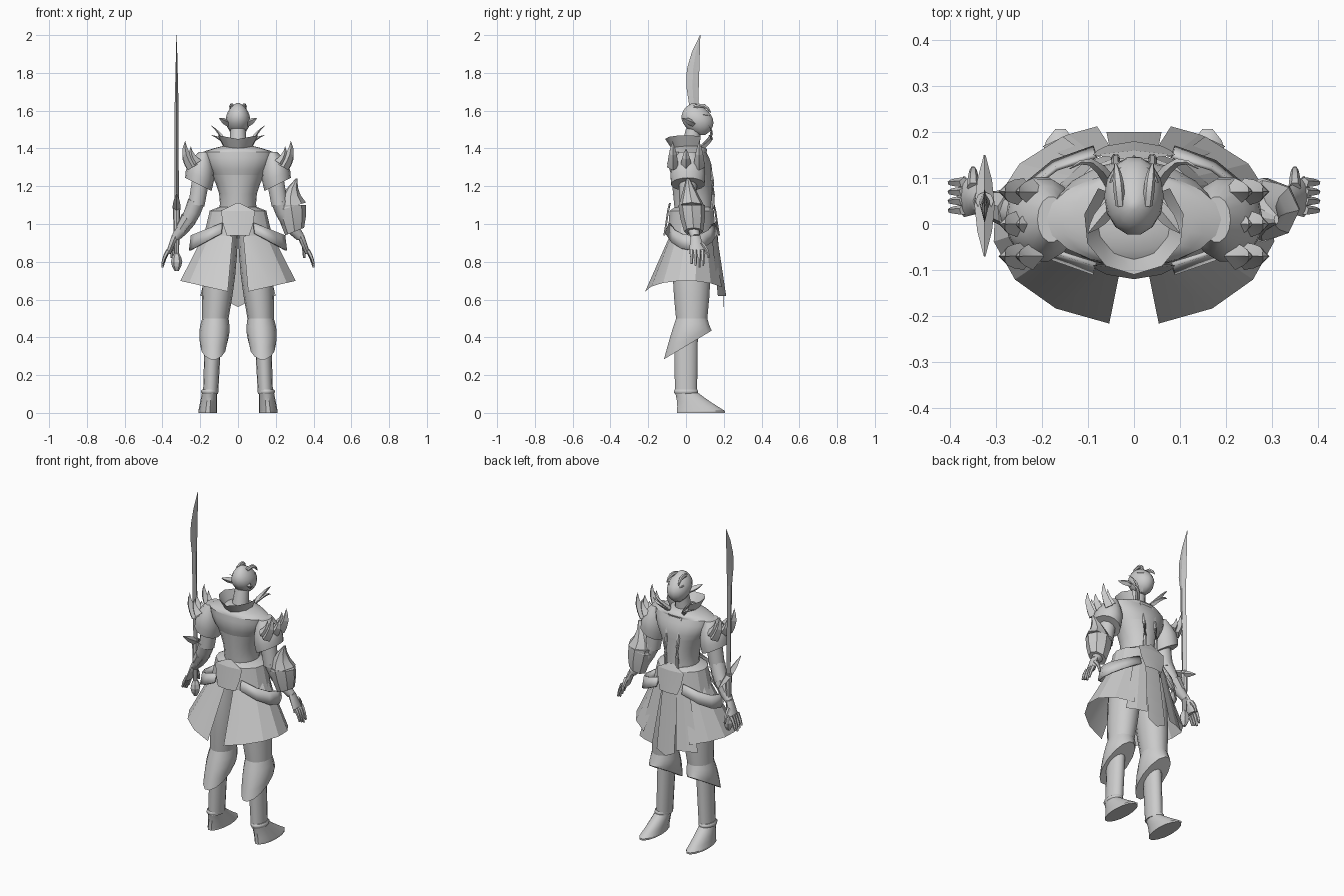
import bpy, bmesh
from math import sin, cos, pi, tau, radians
from mathutils import Vector

if "Cube" in bpy.data.objects:
    bpy.data.objects.remove(bpy.data.objects["Cube"], do_unlink=True)

shade = (.6, .6, .6, 1)
grey = bpy.data.materials.new("plain_grey")
grey.use_nodes = True
grey.diffuse_color = shade
grey.node_tree.nodes["Principled BSDF"].inputs["Base Color"].default_value = shade


def skin(name, rows, closed=False, mirror=False, smooth=40):
    """Join rows of points into one surface; closed rows also get end caps."""
    bm = bmesh.new()
    rings = [[bm.verts.new(point) for point in row] for row in rows]
    count = len(rings[0])
    for low, high in zip(rings, rings[1:]):
        for i in range(count if closed else count - 1):
            j = (i + 1) % count
            bm.faces.new((low[i], low[j], high[j], high[i]))
    if closed:
        bm.faces.new(rings[0])
        bm.faces.new(rings[-1])
    bmesh.ops.recalc_face_normals(bm, faces=bm.faces)
    mesh = bpy.data.meshes.new(name)
    bm.to_mesh(mesh)
    bm.free()
    mesh.materials.append(grey)
    obj = bpy.data.objects.new(name, mesh)
    bpy.context.collection.objects.link(obj)
    bpy.ops.object.select_all(action='DESELECT')
    obj.select_set(True)
    bpy.context.view_layer.objects.active = obj
    bpy.ops.object.shade_smooth_by_angle(angle=radians(smooth))
    if mirror:
        obj.modifiers.new("Mirror", 'MIRROR')
    return obj


def barrel(name, low, high, base, top, bulge=(0, 0), tilt=(0, 0), bend=(0, 0, 0),
           fullness=1, steps=4, sides=14, **options):
    """Level ellipses from low to high; the tilt slopes the base and fades upward."""
    rows = []
    for step in range(steps + 1):
        t = step / steps
        swell = max(sin(pi * t), 0) ** fullness
        centre = Vector(low).lerp(Vector(high), t) + Vector(bend) * swell
        radius = Vector(base).lerp(Vector(top), t) + Vector(bulge) * swell
        row = []
        for side in range(sides):
            angle = tau * side / sides
            x, y = radius.x * cos(angle), radius.y * sin(angle)
            lift = (tilt[0] * x + tilt[1] * y) * (1 - t)
            row.append(centre + Vector((x, y, lift)))
        rows.append(row)
    return skin(name, rows, closed=True, **options)


def limb(name, start, end, thick, thin, bulge=0, bend=(0, 0, 0), sides=6, steps=4, **options):
    """Round rod from start to end, bowed by bend and swollen by bulge."""
    start, end, bend = Vector(start), Vector(end), Vector(bend)
    rows = []
    for step in range(steps + 1):
        t = step / steps
        centre = start.lerp(end, t) + bend * sin(pi * t)
        turn = (end - start + bend * pi * cos(pi * t)).to_track_quat('Z', 'Y')
        radius = thick + (thin - thick) * t + bulge * sin(pi * t)
        rows.append([centre + turn @ Vector((radius * cos(tau * k / sides), radius * sin(tau * k / sides), 0))
                     for k in range(sides)])
    return skin(name, rows, closed=True, **options)


def flare(name, first, last, top, hem, top_y=0, hem_y=0, top_sag=0, hem_sag=0, panels=6, **options):
    """Half skirt swept in degrees from the back; top and hem hold x radius, y radius, height."""
    rows = []
    for (rx, ry, z), y, sag in ((top, top_y, top_sag), (hem, hem_y, hem_sag)):
        angles = [radians(first + (last - first) * i / panels) for i in range(panels + 1)]
        rows.append([(rx * sin(a), y - ry * cos(a), z - sag * sin(a)) for a in angles])
    return skin(name, rows, mirror=True, **options)


# Torso
barrel("abdomen", low=(0, .04, 1.06), high=(0, .03, 1.26), base=(.1, .1), top=(.14, .11), bulge=(-.02, 0), sides=18)
barrel("chest", low=(0, .03, 1.26), high=(0, .01, 1.38), base=(.14, .11), top=(.19, .1), bulge=(.01, .01), sides=18)
barrel("shoulders", low=(0, .01, 1.38), high=(0, .02, 1.42), base=(.19, .1), top=(.05, .05), bulge=(.01, .02), sides=18)
limb("jacket_edge", start=(.04, .1, 1.38), end=(.04, .14, 1.08), thick=.01, thin=.01, bend=(0, .02, 0), mirror=True)

# Head
limb("neck", start=(0, .02, 1.38), end=(0, .04, 1.5), thick=.05, thin=.04, sides=12)
barrel("head", low=(0, .08, 1.47), high=(0, .04, 1.64), base=(.02, .02), top=(.01, .01), bulge=(.05, .07),
       fullness=.7, steps=8)
limb("nose", start=(0, .12, 1.57), end=(0, .13, 1.53), thick=.004, thin=.01, bend=(0, .006, 0), sides=4)
limb("lips", start=(-.02, .12, 1.51), end=(.02, .12, 1.51), thick=.003, thin=.003, bulge=.005)
limb("brow", start=(.01, .126, 1.57), end=(.05, .09, 1.58), thick=.005, thin=.004, bend=(.006, .008, 0), mirror=True)
limb("ear", start=(.05, .04, 1.53), end=(.1, -.02, 1.56), thick=.015, thin=.001, bulge=.008, sides=4, mirror=True)
limb("hair_strip", start=(.03, .04, 1.62), end=(.04, .13, 1.59), thick=.01, thin=.003, bulge=.005,
     bend=(0, .01, .02), mirror=True)

# Standing collar with curled points
flare("collar", first=0, last=135, top=(.11, .11, 1.45), hem=(.07, .08, 1.39), hem_y=.01, top_sag=-.02, panels=4)
for label, height in (("upper", 1.52), ("lower", 1.47)):
    limb(label + "_collar_curl", start=(.05, .09, 1.41), end=(.14, .12, height), thick=.015, thin=.001,
         bend=(0, .03, .01), sides=4, mirror=True)

# Sleeves with upright spikes
barrel("sleeve", low=(.21, .01, 1.21), high=(.18, .01, 1.38), base=(.07, .09), top=(.03, .05), bulge=(.02, .02),
       tilt=(.5, 0), mirror=True)
for label, y, peak in (("back", -.07, 1.44), ("front", .07, 1.44), ("side", 0, 1.4)):
    limb(label + "_shoulder_spike", start=(.24, y, 1.3), end=(.28, y, peak), thick=.03, thin=.001,
         bulge=.005, bend=(.015, 0, 0), sides=4, mirror=True, smooth=10)
    limb(label + "_inner_spike", start=(.22, y, 1.32), end=(.25, y, peak - .03), thick=.03, thin=.001,
         bend=(.01, 0, 0), sides=4, mirror=True, smooth=10)

# Arms and hands
limb("upper_arm", start=(.18, .01, 1.34), end=(.22, .01, 1.1), thick=.05, thin=.045, sides=10, mirror=True)
limb("forearm", start=(.22, .01, 1.12), end=(.33, .05, .93), thick=.045, thin=.024, bulge=.005,
     bend=(-.01, 0, -.01), sides=10, mirror=True)
barrel("palm", low=(.37, .06, .84), high=(.33, .05, .94), base=(.014, .045), top=(.02, .025), sides=8, mirror=True)
for i, finger in enumerate(("little", "ring", "middle", "index")):
    y = .03 + i * .02
    limb(finger + "_finger", start=(.37, y, .86), end=(.4, y, .77 + .01 * abs(i - 2)), thick=.012, thin=.006,
         bend=(.004, 0, 0), sides=5, mirror=True)
limb("thumb", start=(.35, .08, .9), end=(.35, .12, .82), thick=.014, thin=.006, bend=(0, .01, 0), mirror=True)

# Forearm armour, larger on the left
barrel("left_forearm_guard", low=(.3, .04, .96), high=(.28, .03, 1.1), base=(.05, .05), top=(.08, .07),
       bulge=(.005, .005), tilt=(.4, 0), steps=2, sides=8, smooth=25)
barrel("left_elbow_point", low=(.28, .03, 1.09), high=(.31, .01, 1.24), base=(.08, .07), top=(.005, .01),
       bend=(-.015, 0, 0), tilt=(.3, 0), steps=3, sides=8, smooth=25)
limb("right_cuff", start=(-.26, .03, 1.03), end=(-.3, .04, .97), thick=.045, thin=.035, sides=8)

# Belt, plates and hip sash
barrel("belt", low=(0, .03, .94), high=(0, .03, 1.07), base=(.18, .13), top=(.15, .12), steps=2, smooth=25)
barrel("belt_rim", low=(0, .03, 1.07), high=(0, .04, 1.09), base=(.15, .12), top=(.1, .1), steps=1, smooth=25)
for label, facing in (("back", -1), ("front", 1)):
    outline = ((.01, .11, 1.11), (.09, .12, 1.07), (.08, .13, 1), (.06, .14, .94))
    skin("belt_" + label + "_plate",
         [[(0, .03 + facing * (depth + .01), z), (x, .03 + facing * depth, z)] for x, depth, z in outline],
         mirror=True, smooth=10)
sash = flare("hip_sash", first=20, last=160, top=(.25, .13, 1.04), hem=(.26, .15, 1), top_y=.03, hem_y=.03,
             top_sag=.1, hem_sag=.14, smooth=25)
sash.modifiers.new("Thickness", 'SOLIDIFY').thickness = .01

# Flared skirt, open at the back
flare("skirt", first=10, last=150, top=(.16, .12, .92), hem=(.31, .22, .63), top_y=.03, top_sag=-.07, hem_sag=-.07,
      smooth=20)
flare("front_skirt_panel", first=140, last=165, top=(.17, .13, 1), hem=(.31, .22, .62), top_y=.03, panels=2, smooth=10)
skin("front_tabard", [[(0, .16, 1.02), (.05, .15, 1)], [(0, .2, .56), (.06, .2, .59)]], mirror=True, smooth=10)

# Baggy trousers with a slanted hem
barrel("thigh", low=(.12, .03, .5), high=(.08, .03, .95), base=(.07, .085), top=(.08, .1), bulge=(.01, .01), mirror=True)
barrel("trouser_cuff", low=(.13, .01, .36), high=(.12, .03, .5), base=(.07, .13), top=(.07, .085), bulge=(.01, 0),
       tilt=(0, .6), mirror=True)

# Boots
barrel("boot_shaft", low=(.145, 0, .1), high=(.13, 0, .46), base=(.04, .06), top=(.045, .065), mirror=True)
barrel("boot_cuff", low=(.15, 0, .1), high=(.15, 0, .125), base=(.04, .06), top=(.04, .06), bulge=(.006, .006),
       mirror=True)
barrel("foot", low=(.16, .08, .01), high=(.15, 0, .11), base=(.05, .13), top=(.04, .06), bulge=(0, -.005), mirror=True)
barrel("sole", low=(.16, .08, 0), high=(.16, .08, .01), base=(.05, .13), top=(.05, .13), steps=1, mirror=True)

# Sword upright beside the right hand
across = -.325
barrel("sword_blade", low=(across, .05, 1.1), high=(across, .04, 1.64), base=(.012, .02), top=(.01, .025),
       steps=1, sides=4, smooth=10)
barrel("sword_tip", low=(across, .04, 1.64), high=(across, .075, 2), base=(.01, .025), top=(.001, .001),
       bulge=(0, .02), bend=(0, -.02, 0), sides=4, smooth=10)
limb("sword_guard", start=(across, -.07, 1.16), end=(across, .15, 1.04), thick=.002, thin=.002, bulge=.02,
     bend=(0, 0, -.01), sides=4, smooth=10)
limb("sword_grip", start=(across, .05, 1.1), end=(across, .05, .82), thick=.02, thin=.012, sides=8)
barrel("sword_pommel", low=(across, .05, .75), high=(across, .05, .85), base=(.01, .01), top=(.01, .01),
       bulge=(.02, .02), sides=6, smooth=10)
